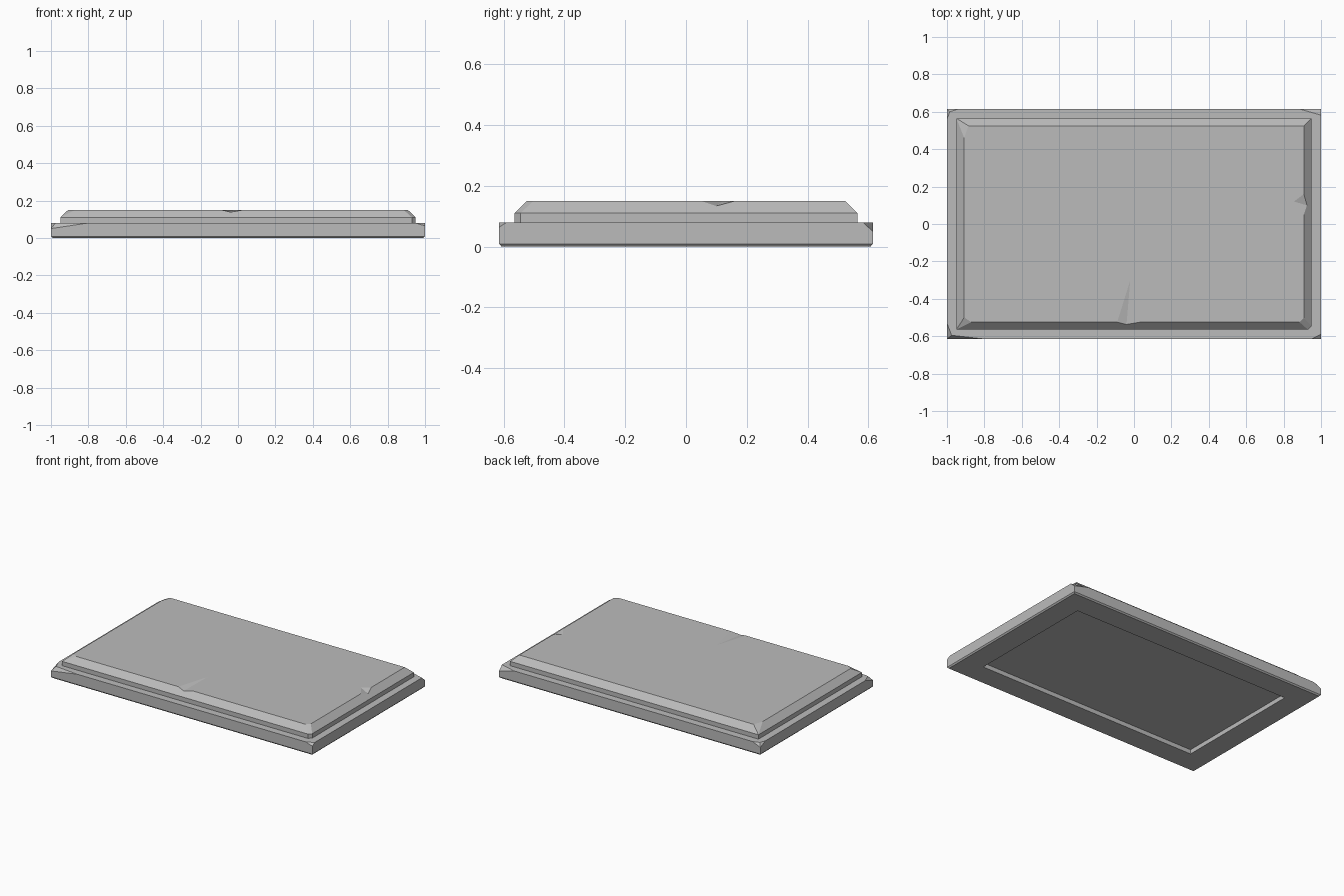
import bpy, bmesh
from mathutils import Vector

if "Cube" in bpy.data.objects:
    bpy.data.objects.remove(bpy.data.objects["Cube"])

stone = bpy.data.materials.new("stone_grey")
stone.use_nodes = True
grey = (0.5, 0.5, 0.5, 1)
stone.diffuse_color = grey
stone.node_tree.nodes["Principled BSDF"].inputs["Base Color"].default_value = grey


def hull(points):
    """Convex solid around the points, with flat faces merged."""
    bm = bmesh.new()
    verts = [bm.verts.new(p) for p in points]
    bmesh.ops.convex_hull(bm, input=verts)
    bmesh.ops.dissolve_limit(bm, angle_limit=0.01, verts=bm.verts[:], edges=bm.edges[:])
    return bm


def slab(rings):
    """Stacked rectangles given as half width, half depth, height."""
    return hull([(sx * x, sy * y, z) for x, y, z in rings for sx in (-1, 1) for sy in (-1, 1)])


def chip(bm, a, b, c):
    """Slice off the outside of the plane through three points and cap it."""
    a, b, c = Vector(a), Vector(b), Vector(c)
    normal = (b - a).cross(c - a).normalized()
    if normal.dot(a) < 0:
        normal.negate()
    cut = bmesh.ops.bisect_plane(bm, geom=bm.verts[:] + bm.edges[:] + bm.faces[:], dist=1e-5,
                                 plane_co=a, plane_no=normal, clear_outer=True)
    edges = [e for e in cut["geom_cut"] if isinstance(e, bmesh.types.BMEdge)]
    bmesh.ops.holes_fill(bm, edges=edges, sides=0)


def finish(name, bm):
    bmesh.ops.recalc_face_normals(bm, faces=bm.faces[:])
    mesh = bpy.data.meshes.new(name)
    bm.to_mesh(mesh)
    bm.free()
    mesh.materials.append(stone)
    obj = bpy.data.objects.new(name, mesh)
    bpy.context.collection.objects.link(obj)
    return obj


# Base plinth with broken corners
X, Y, Z = 1, 0.615, 0.08
base = slab([(X - 0.008, Y - 0.008, 0), (X, Y, 0.009), (X, Y, Z)])
chip(base, (-0.8, -Y, Z), (-0.975, -0.595, Z), (-X, -Y, 0.05))
chip(base, (-X, -0.53, Z), (-0.975, -0.595, Z), (-X, -Y, 0.05))
chip(base, (0.95, -Y, Z), (X, -0.59, Z), (X, -Y, 0.064))
chip(base, (0.885, Y, Z), (X, 0.582, Z), (X, Y, 0.05))
chip(base, (-0.94, Y, Z), (-0.985, 0.6, Z), (-X, Y, 0.055))
chip(base, (-X, 0.56, Z), (-0.985, 0.6, Z), (-X, Y, 0.055))

# Recess under the base
recess = finish("recess_cutter", slab([(0.84, 0.455, -0.05), (0.84, 0.455, 0.03)]))

# Raised upper slab with bevelled rim and worn corners
T, M = 0.15, 0.11
top = slab([(0.95, 0.565, 0.075), (0.95, 0.565, M), (0.908, 0.525, T)])
chip(top, (-0.95, 0.565, M), (-0.885, 0.525, T), (-0.908, 0.46, T))
chip(top, (-0.95, -0.565, M), (-0.908, -0.5, T), (-0.87, -0.525, T))
chip(top, (0.93, -0.565, M), (0.95, -0.545, M), (0.93, -0.565, Z))
chip(top, (0.93, -0.565, M), (0.95, -0.545, M), (0.885, -0.525, T))


def notch(name, apex, left, right, low):
    """Wedge cutter for a crack that runs from its apex out over the rim."""
    apex = Vector(apex)
    ends = [apex + (Vector(p) - apex) * 1.25 for p in (left, right, low)]
    raised = [p + Vector((0, 0, 0.05)) for p in [apex] + ends]
    return finish(name, hull([apex] + ends + raised))


front_notch = notch("front_crack_cutter", (-0.02, -0.3, T), (-0.09, -0.525, T),
                    (0.03, -0.525, T), (-0.04, -0.537, 0.138))
side_notch = notch("side_crack_cutter", (0.855, 0.12, T), (0.908, 0.16, T),
                   (0.908, 0.05, T), (0.924, 0.1, 0.134))

# Carve the recess and cracks
base_plinth = finish("base_plinth", base)
upper_slab = finish("upper_slab", top)
for target, cutter in ((base_plinth, recess), (upper_slab, front_notch), (upper_slab, side_notch)):
    mod = target.modifiers.new(cutter.name, "BOOLEAN")
    mod.operation = "DIFFERENCE"
    mod.solver = "EXACT"
    mod.object = cutter
    cutter.hide_render = True
    cutter.hide_set(True)
